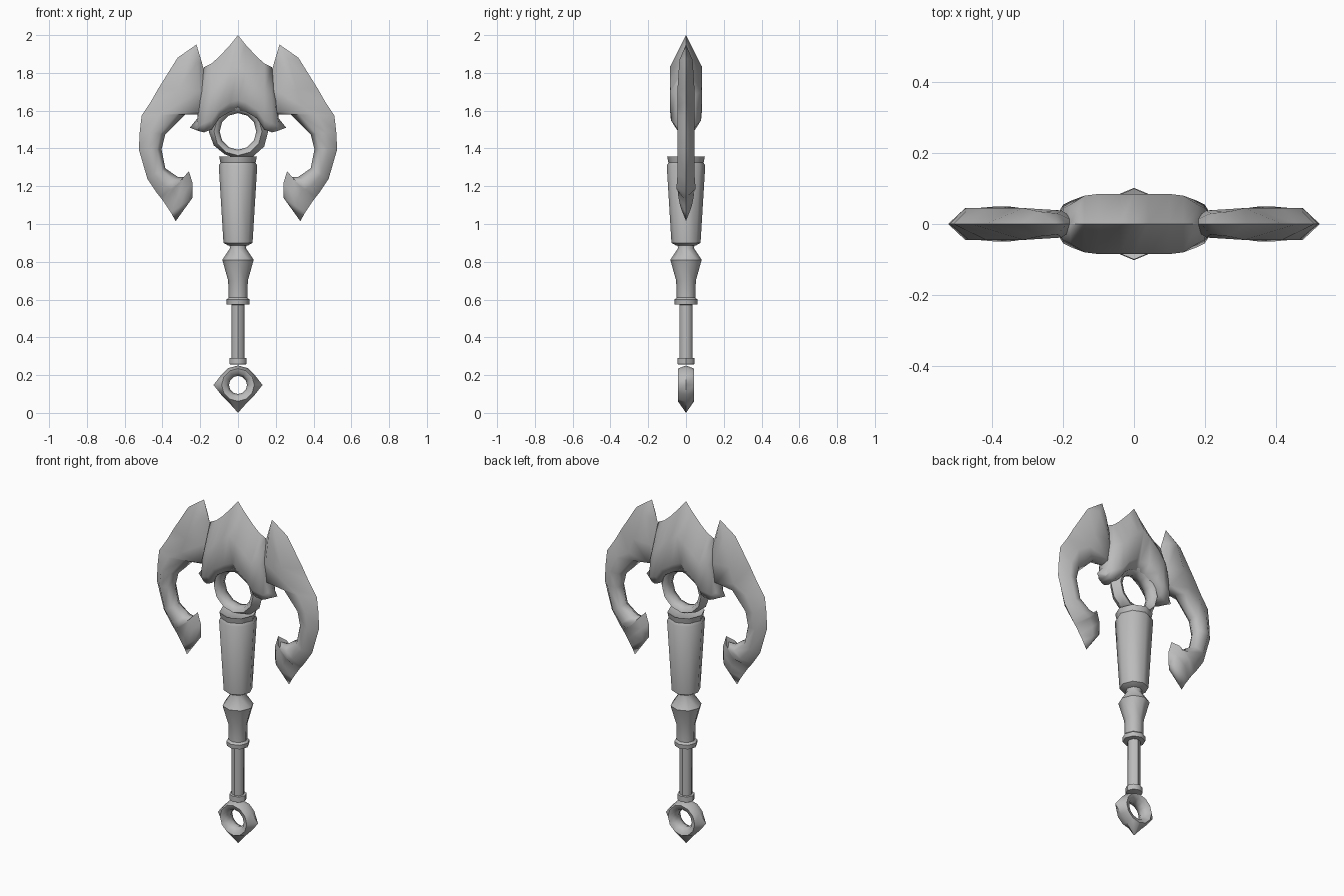
import bpy, bmesh, math

default = bpy.data.objects.get("Cube")
if default:
    bpy.data.objects.remove(default, do_unlink=True)

grey = bpy.data.materials.new("plain_grey")
grey.use_nodes = True
grey.diffuse_color = (0.5, 0.5, 0.5, 1)
grey.node_tree.nodes["Principled BSDF"].inputs["Base Color"].default_value = grey.diffuse_color


def loft(name, sections, closed=False, crease=50, mirror=False):
    """Skin a chain of equal-length point rings into one solid."""
    bm = bmesh.new()
    rings = [[bm.verts.new(p) for p in section] for section in sections]
    count = len(rings[0])
    pairs = list(zip(rings, rings[1:]))
    if closed:
        pairs.append((rings[-1], rings[0]))
    else:
        bm.faces.new(rings[0])
        bm.faces.new(rings[-1])
    for a, b in pairs:
        for i in range(count):
            j = (i + 1) % count
            bm.faces.new((a[i], a[j], b[j], b[i]))
    bmesh.ops.remove_doubles(bm, verts=bm.verts, dist=0.0005)
    bmesh.ops.recalc_face_normals(bm, faces=bm.faces)
    mesh = bpy.data.meshes.new(name)
    bm.to_mesh(mesh)
    bm.free()
    mesh.materials.append(grey)
    obj = bpy.data.objects.new(name, mesh)
    bpy.context.collection.objects.link(obj)
    bpy.ops.object.select_all(action='DESELECT')
    obj.select_set(True)
    bpy.context.view_layer.objects.active = obj
    bpy.ops.object.shade_smooth_by_angle(angle=math.radians(crease))
    if mirror:
        obj.modifiers.new("mirror", 'MIRROR').use_mirror_merge = False
    return obj


def lathe(name, profile, sides=8):
    """Turn a (radius, height) profile about the z axis."""
    turns = [math.tau * i / sides for i in range(sides)]
    loft(name, [[(r * math.cos(a), r * math.sin(a), z) for a in turns]
                for r, z in profile], crease=45)


def ring(name, height, inner, outer_radii, thick):
    """Upright ring in the xz plane; outer_radii gives one rim radius per step."""
    sections = []
    for i, outer in enumerate(outer_radii):
        a = math.tau * i / len(outer_radii)
        base = min(outer_radii)
        shape = [(outer, 0), (inner + (base - inner) * 0.7, thick),
                 (inner + (base - inner) * 0.25, thick * 0.8), (inner, 0)]
        shape += [(r, -y) for r, y in shape[2:0:-1]]
        sections.append([(r * math.cos(a), y, height + r * math.sin(a)) for r, y in shape])
    loft(name, sections, closed=True, crease=60)


# Side blades: outer x, outer z, inner x, inner z, half thickness
blade = [
    (0.22, 1.95, 0.22, 1.95, 0),
    (0.32, 1.88, 0.19, 1.85, 0.035),
    (0.42, 1.72, 0.15, 1.70, 0.045),
    (0.46, 1.65, 0.16, 1.58, 0.045),
    (0.51, 1.575, 0.28, 1.58, 0.045),
    (0.52, 1.49, 0.385, 1.475, 0.045),
    (0.525, 1.395, 0.405, 1.395, 0.045),
    (0.48, 1.24, 0.385, 1.295, 0.045),
    (0.43, 1.165, 0.32, 1.25, 0.05),
    (0.41, 1.14, 0.275, 1.25, 0.05),
    (0.395, 1.12, 0.26, 1.28, 0.045),
    (0.375, 1.09, 0.24, 1.215, 0.04),
    (0.355, 1.06, 0.24, 1.14, 0.03),
    (0.33, 1.015, 0.33, 1.015, 0),
]


def blade_section(ox, oz, ix, iz, t):
    def at(f, y):
        return (ox + (ix - ox) * f, y, oz + (iz - oz) * f)
    return [at(0, 0), at(0.4, t), at(0.8, t * 0.85), at(1, 0),
            at(0.8, -t * 0.85), at(0.4, -t)]


loft("side_blades", [blade_section(*row) for row in blade], crease=70, mirror=True)

# Central head: x, top z, bottom z, upper half thickness, lower half thickness
half = [
    (0, 2, 1.6, 0.085, 0.05),
    (0.04, 1.95, 1.595, 0.085, 0.08),
    (0.1, 1.885, 1.56, 0.085, 0.085),
    (0.14, 1.85, 1.5, 0.08, 0.08),
    (0.18, 1.83, 1.485, 0.055, 0.065),
    (0.2, 1.72, 1.49, 0.045, 0.055),
    (0.215, 1.56, 1.495, 0.03, 0.03),
    (0.255, 1.51, 1.51, 0, 0),
]


def head_section(x, top, low, t, u):
    h = top - low
    right = [(t, top - h * 0.42), (u, low + h * 0.14), (u * 0.6, low)]
    return ([(x, 0, top)] + [(x, y, z) for y, z in right]
            + [(x, -y, z) for y, z in reversed(right)])


columns = [(-row[0],) + row[1:] for row in half[:0:-1]] + half
loft("central_head", [head_section(*row) for row in columns], crease=70)

# Ring under the head
ring("head_ring", 1.49, 0.097, [0.16] * 6 + [0.155, 0.148, 0.14, 0.148, 0.155, 0.16], 0.042)

# Tapered socket and its collar
lathe("socket", [(0.04, 1.33), (0.09, 1.33), (0.102, 1.31), (0.077, 0.9), (0.05, 0.885)])
lathe("socket_collar", [(0.06, 1.34), (0.1, 1.357), (0.09, 1.31), (0.05, 1.31)])

# Grip, rod and rod collar
lathe("grip", [(0.045, 0.9), (0.043, 0.87), (0.083, 0.81), (0.052, 0.7),
               (0.05, 0.61), (0.062, 0.6), (0.06, 0.575), (0.03, 0.572)])
lathe("rod", [(0.034, 0.6), (0.034, 0.27)])
lathe("rod_collar", [(0.03, 0.292), (0.046, 0.29), (0.046, 0.258), (0.03, 0.255)])

# Pommel ring with three points: both sides and the bottom
rim = [0.103] * 12
rim[0] = rim[6] = 0.13
rim[9] = 0.148
ring("pommel_ring", 0.148, 0.048, rim, 0.043)
